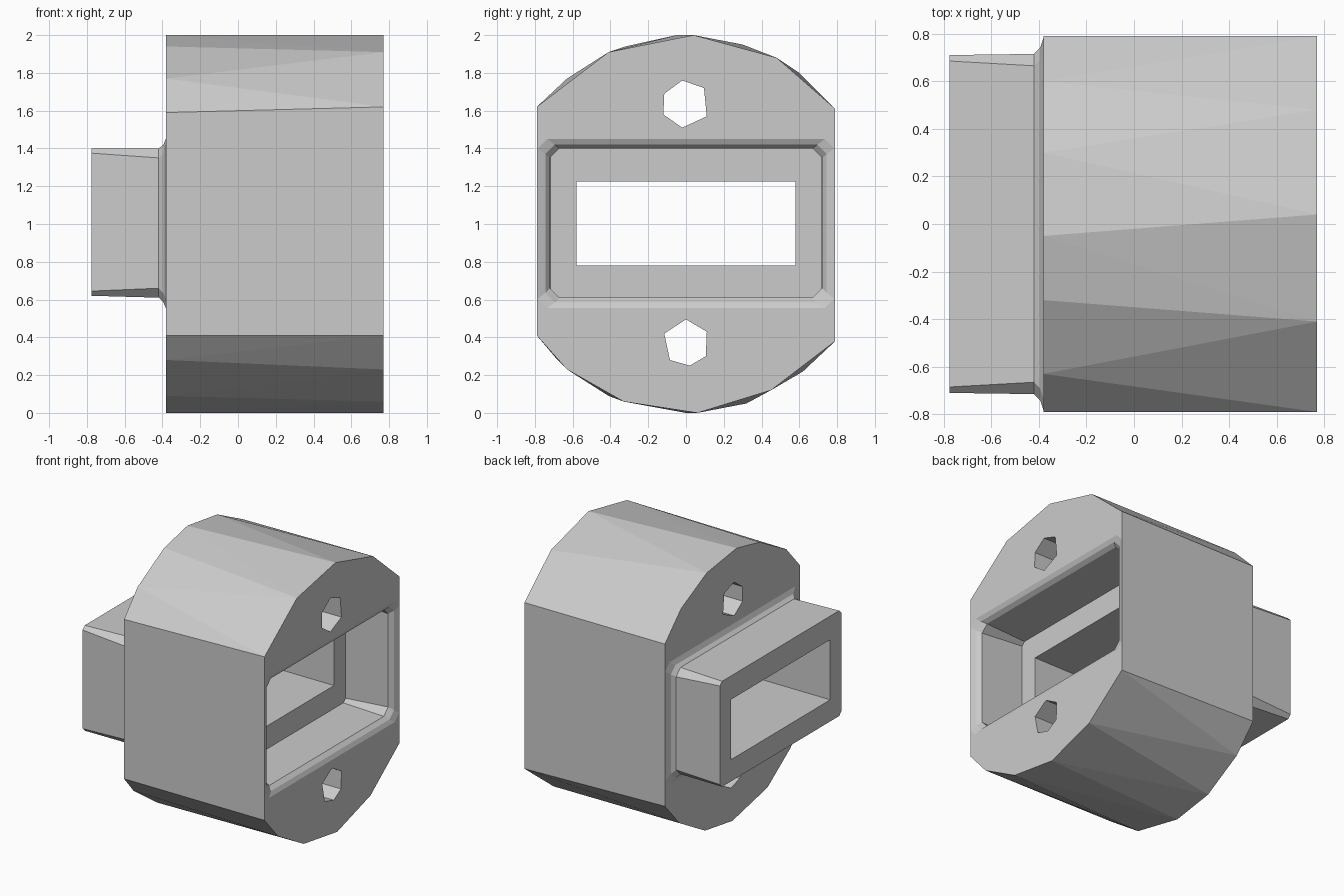
import bpy, bmesh

if "Cube" in bpy.data.objects:
    bpy.data.objects.remove(bpy.data.objects["Cube"])


def make_object(name, bm):
    bmesh.ops.recalc_face_normals(bm, faces=bm.faces[:])
    mesh = bpy.data.meshes.new(name)
    bm.to_mesh(mesh)
    bm.free()
    ob = bpy.data.objects.new(name, mesh)
    bpy.context.collection.objects.link(ob)
    return ob


def chamfered_rect(y, z0, z1, c):
    return [(y, z0 + c), (y, z1 - c), (y - c, z1), (c - y, z1),
            (-y, z1 - c), (-y, z0 + c), (c - y, z0), (y - c, z0)]


def rect(y, z0, z1):
    return [(y, z0), (y, z1), (-y, z1), (-y, z0)]


def loft(name, rings):
    """Skin (x, yz profile) rings and cap both ends."""
    bm = bmesh.new()
    loops = [[bm.verts.new((x, y, z)) for y, z in prof] for x, prof in rings]
    for a, b in zip(loops, loops[1:]):
        n = len(a)
        for i in range(n):
            j = (i + 1) % n
            bm.faces.new((a[i], a[j], b[j], b[i]))
    bm.faces.new(loops[0])
    bm.faces.new(loops[-1])
    return make_object(name, bm)


def boolean(target, tool, operation):
    mod = target.modifiers.new(operation, 'BOOLEAN')
    mod.operation = operation
    mod.solver = 'EXACT'
    mod.object = tool
    bpy.context.view_layer.objects.active = target
    bpy.ops.object.modifier_apply(modifier=mod.name)
    bpy.data.objects.remove(tool)


# Body: faceted round with flat sides, the facets differ slightly at each end
open_end = [(-.79, .41), (-.63, .23), (-.33, .06), (.06, 0), (.45, .12), (.79, .38),
            (.79, 1.61), (.48, 1.88), (.04, 2), (-.41, 1.91), (-.79, 1.62)]
spigot_end = [(-.79, .41), (-.68, .28), (-.41, .09), (0, 0), (.32, .05), (.62, .22), (.79, .41),
              (.79, 1.61), (.6, 1.8), (.3, 1.95), (-.05, 2), (-.32, 1.94), (-.63, 1.77), (-.79, 1.59)]
bm = bmesh.new()
for x, prof in ((.77, open_end), (-.38, spigot_end)):
    for y, z in prof:
        bm.verts.new((x, y, z))
bmesh.ops.convex_hull(bm, input=bm.verts[:])
bmesh.ops.dissolve_limit(bm, angle_limit=.01, verts=bm.verts[:], edges=bm.edges[:])
body = make_object("connector_body", bm)

# Rectangular spigot with a flared root
spigot = loft("spigot", [
    (-.775, chamfered_rect(.71, .62, 1.40, .025)),
    (-.42, chamfered_rect(.715, .61, 1.40, .05)),
    (-.395, chamfered_rect(.74, .585, 1.42, .05)),
    (-.38, chamfered_rect(.785, .55, 1.455, .05)),
    (-.33, chamfered_rect(.785, .55, 1.455, .05))])
boolean(body, spigot, 'UNION')

# Matching socket with a flared mouth
socket = loft("socket_cutter", [
    (.38, chamfered_rect(.715, .61, 1.40, .025)),
    (.725, chamfered_rect(.72, .61, 1.40, .05)),
    (.755, chamfered_rect(.745, .585, 1.42, .05)),
    (.77, chamfered_rect(.785, .555, 1.45, .05)),
    (.85, chamfered_rect(.785, .555, 1.45, .05))])
boolean(body, socket, 'DIFFERENCE')

# Rectangular passage
passage = rect(.58, .78, 1.225)
boolean(body, loft("passage_cutter", [(-1, passage), (.5, passage)]), 'DIFFERENCE')

# Two six-sided bolt holes
upper = [(-.02, 1.76), (.095, 1.72), (.11, 1.57), (-.02, 1.51), (-.12, 1.58), (-.115, 1.69)]
lower = [(0, .495), (.11, .43), (.105, .3), (.02, .25), (-.085, .28), (-.115, .42)]
for hole in (upper, lower):
    boolean(body, loft("bolt_hole_cutter", [(-1, hole), (1, hole)]), 'DIFFERENCE')
